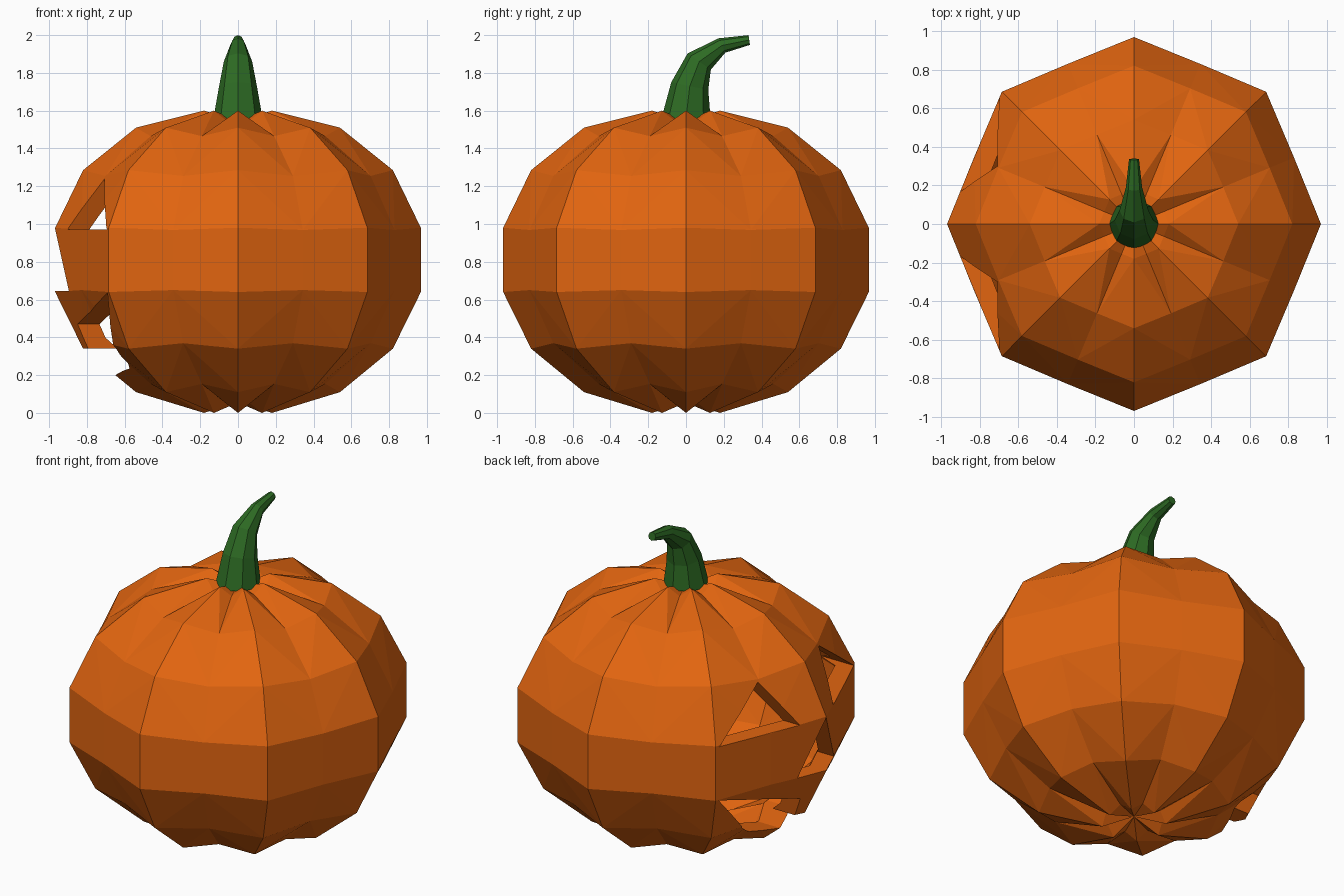
import bpy, bmesh, math
from mathutils import Vector

if "Cube" in bpy.data.objects:
    bpy.data.objects.remove(bpy.data.objects["Cube"])


def material(name, rgb):
    m = bpy.data.materials.new(name)
    m.diffuse_color = (*rgb, 1)
    m.use_nodes = True
    m.node_tree.nodes["Principled BSDF"].inputs["Base Color"].default_value = m.diffuse_color
    return m


def make(name, bm, mat=None):
    me = bpy.data.meshes.new(name)
    bm.to_mesh(me)
    bm.free()
    ob = bpy.data.objects.new(name, me)
    bpy.context.collection.objects.link(ob)
    if mat:
        me.materials.append(mat)
    return ob


def skin(bm, rings, low, high):
    """Join rings of points with quads and close both ends with fans."""
    rings = [[bm.verts.new(p) for p in r] for r in rings]
    n = len(rings[0])
    a, b = bm.verts.new(low), bm.verts.new(high)
    faces = []
    for i in range(n):
        j = (i + 1) % n
        for lo, hi in zip(rings, rings[1:]):
            faces.append(bm.faces.new((lo[i], lo[j], hi[j], hi[i])))
        faces.append(bm.faces.new((a, rings[0][j], rings[0][i])))
        faces.append(bm.faces.new((b, rings[-1][i], rings[-1][j])))
    return faces


orange = material("pumpkin orange", (0.76, 0.13, 0.005))
green = material("stem green", (0.026, 0.145, 0.017))

# Pumpkin: eight ribs with shallow grooves between, hollow inside
MID = 0.8
profile = [(.18, .0), (.54, .11), (.82, .34), (.968, .64),
           (.968, .98), (.82, 1.285), (.54, 1.51), (.18, 1.6)]


def shell(bm, s):
    rings = []
    for r, z in profile:
        ring = []
        for k in range(16):
            a = k * math.pi / 8
            groove = k % 2
            rr = r * (math.cos(math.pi / 8) + .003 if groove else 1)
            zz = (z - MID) * (0.937 if groove else 1)
            ring.append(Vector((rr * s * math.cos(a), rr * s * math.sin(a), MID + zz * s)))
        rings.append(ring)
    return skin(bm, rings, (0, 0, MID - .745 * s), (0, 0, MID + .745 * s))


bm = bmesh.new()
shell(bm, 1.0)
bmesh.ops.reverse_faces(bm, faces=shell(bm, 0.89))
bmesh.ops.triangulate(bm, faces=bm.faces[:])
pumpkin = make("pumpkin_body", bm, orange)

# Face cutters: outlines in (y, z), pushed through the wall on the -x side
eye = [(.165, .972), (.665, .972), (.30, 1.24)]
nose = [(-.18, .645), (.18, .645), (0, .973)]
half_mouth = [(.06, .342), (.085, .47), (.665, .637), (.37, .34), (.2, .235)]
mouth = half_mouth + [(0, .2)] + [(-y, z) for y, z in reversed(half_mouth)]
bm = bmesh.new()
for outline in (eye, [(-y, z) for y, z in eye], nose, mouth):
    f = bm.faces.new([bm.verts.new((-1.2, y, z)) for y, z in outline])
    out = bmesh.ops.extrude_face_region(bm, geom=[f])
    for v in out["geom"]:
        if isinstance(v, bmesh.types.BMVert):
            v.co.x = -0.35
bmesh.ops.recalc_face_normals(bm, faces=bm.faces[:])
cutter = make("face_cutter", bm, orange)
cutter.hide_render = True

mod = pumpkin.modifiers.new("carve", "BOOLEAN")
mod.object = cutter
mod.operation = "DIFFERENCE"
mod.solver = "EXACT"
bpy.context.view_layer.objects.active = pumpkin
bpy.ops.object.modifier_apply(modifier=mod.name)
bpy.data.objects.remove(cutter)

# Stem: tapered eight-sided tube bending backwards (y, z, radius, tilt)
path = [(0, 1.56, .13, 0), (.02, 1.73, .10, 12), (.07, 1.86, .075, 35),
        (.19, 1.945, .042, 65), (.335, 1.974, .026, 82)]
rings = []
for y, z, r, tilt in path:
    t = math.radians(tilt)
    rings.append([(r * math.cos(a), y + r * math.sin(a) * math.cos(t),
                   z - r * math.sin(a) * math.sin(t))
                  for a in (k * math.pi / 4 for k in range(8))])
bm = bmesh.new()
skin(bm, rings, (0, 0, 1.56), (0, .335, 1.974))
bmesh.ops.recalc_face_normals(bm, faces=bm.faces[:])
make("stem", bm, green)
